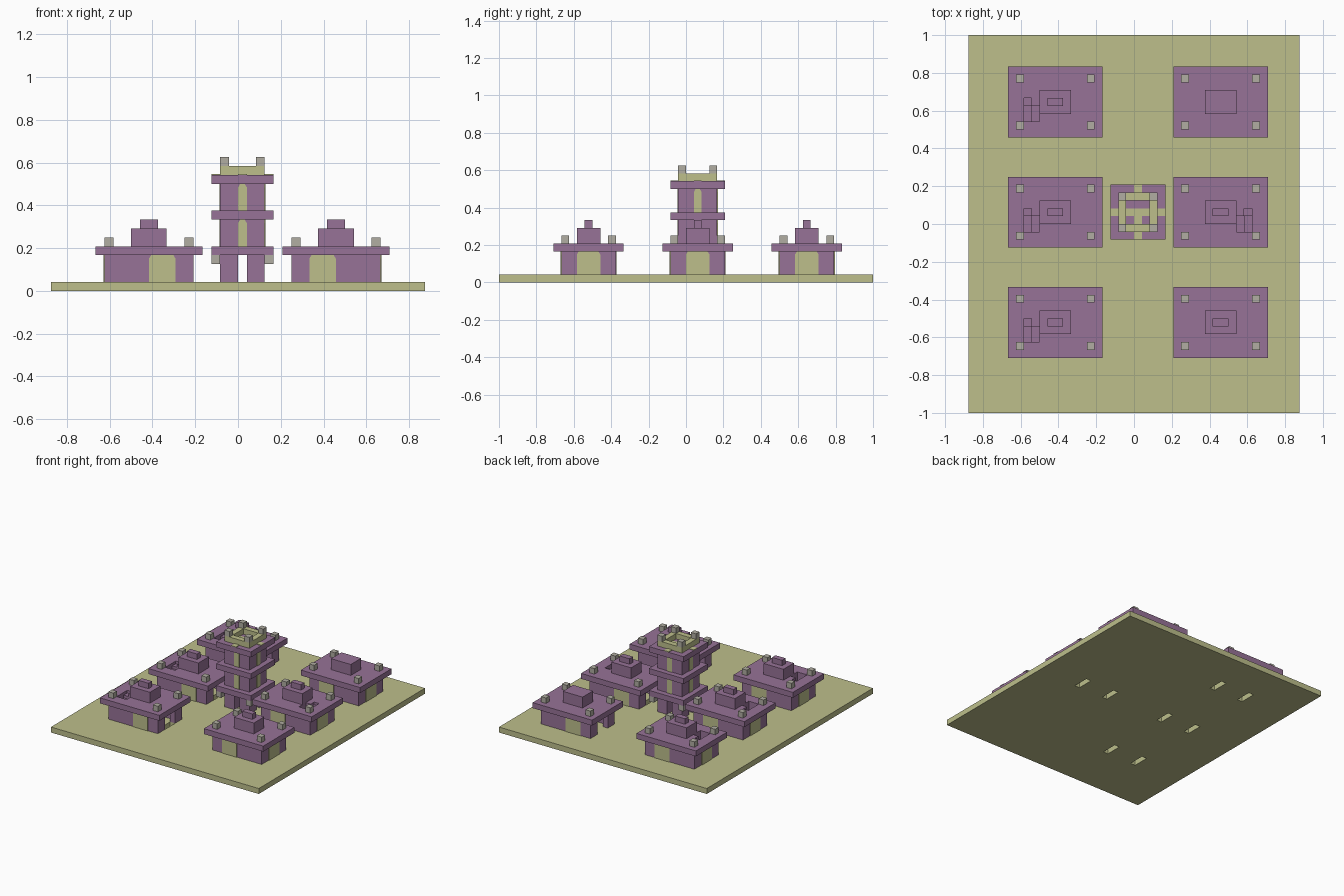
import bpy, bmesh
from mathutils import Matrix, Vector

U = 1 / 24  # one building block

cube = bpy.data.objects.get("Cube")
if cube:
    bpy.data.objects.remove(cube, do_unlink=True)


def material(name, rgb):
    m = bpy.data.materials.new(name)
    m.use_nodes = True
    m.diffuse_color = (*rgb, 1)
    m.node_tree.nodes["Principled BSDF"].inputs["Base Color"].default_value = (*rgb, 1)
    return m


sand = material("sand_yellow", (0.51, 0.52, 0.26))
purple = material("dusty_purple", (0.31, 0.17, 0.31))
grey = material("warm_grey", (0.44, 0.42, 0.36))


def finish(bm, name, mat, place):
    """Turn block units into an object, placed and scaled."""
    bm.transform(Matrix.Scale(U, 4) @ place)
    bmesh.ops.recalc_face_normals(bm, faces=bm.faces)
    mesh = bpy.data.meshes.new(name)
    bm.to_mesh(mesh)
    bm.free()
    mesh.materials.append(mat)
    obj = bpy.data.objects.new(name, mesh)
    bpy.context.scene.collection.objects.link(obj)
    return obj


def boxes(name, mat, spans, place=Matrix()):
    """One object made of boxes, each (x0, x1, y0, y1, z0, z1)."""
    bm = bmesh.new()
    for x0, x1, y0, y1, z0, z1 in spans:
        size = Matrix.Diagonal((x1 - x0, y1 - y0, z1 - z0, 1))
        mid = Matrix.Translation(((x0 + x1) / 2, (y0 + y1) / 2, (z0 + z1) / 2))
        bmesh.ops.create_cube(bm, size=1, matrix=mid @ size)
    return finish(bm, name, mat, place)


def cut(obj, spans, place=Matrix()):
    """Subtract boxes from an object and bake the result."""
    cutters = [boxes("cutter", obj.data.materials[0], [s], place) for s in spans]
    for c in cutters:
        mod = obj.modifiers.new("cut", 'BOOLEAN')
        mod.operation, mod.solver, mod.object = 'DIFFERENCE', 'EXACT', c
    graph = bpy.context.evaluated_depsgraph_get()
    baked = bpy.data.meshes.new_from_object(obj.evaluated_get(graph))
    obj.modifiers.clear()
    obj.data = baked
    for c in cutters:
        bpy.data.objects.remove(c, do_unlink=True)


def panel(name, origin, axis, half, height, place):
    """Thin panel with clipped top corners, facing along axis."""
    out = Vector(axis)
    side = Vector((-out.y, out.x, 0))
    outline = [(-half, 0), (half, 0), (half, height - 0.4), (half - 0.25, height),
               (0.25 - half, height), (-half, height - 0.4)]
    bm = bmesh.new()
    base = Vector(origin) - out * 0.05
    face = bm.faces.new([bm.verts.new(base + side * a + Vector((0, 0, b))) for a, b in outline])
    move = bmesh.ops.extrude_face_region(bm, geom=[face])["geom"]
    bmesh.ops.translate(bm, vec=out * 0.15, verts=[v for v in move if isinstance(v, bmesh.types.BMVert)])
    return finish(bm, name, sand, place)


def corners(a, b, c, d, z0, z1):
    """Four mirrored boxes at the corners of a rectangle."""
    return [(min(i * a, i * b), max(i * a, i * b), min(j * c, j * d), max(j * c, j * d), z0, z1)
            for i in (-1, 1) for j in (-1, 1)]


def ring(r, z0, z1):
    """Square wall ring, one block thick."""
    return [(-r, r, -r, 1 - r, z0, z1), (-r, r, r - 1, r, z0, z1),
            (-r, 1 - r, 1 - r, r - 1, z0, z1), (r - 1, r, 1 - r, r - 1, z0, z1)]


ground = boxes("ground_plate", sand, [(-21, 21, -24, 24, 0, 1)])


def hut(tag, x, y, side, flip, cap):
    place = Matrix.Translation((x, y, 0)) @ Matrix.Diagonal((side, 1, 1, 1))
    turned = place @ Matrix.Diagonal((1, flip, 1, 1))
    # walls, with an open doorway on the inner side and in the partition
    spans = [(-5, 5, -3.5, -2.5, 1, 4), (-5, 5, 2.5, 3.5, 1, 4), (-5, -4, -2.5, 2.5, 1, 4)]
    for x0 in (-2, 4):
        spans += [(x0, x0 + 1, -2.5, -1.5, 1, 4), (x0, x0 + 1, 1.5, 2.5, 1, 4)]
    boxes("hut_walls_" + tag, purple, spans, place)
    cut(ground, [(x0, x0 + 1, -1.5, 1.5, -1, 2) for x0 in (-2, 4)], place)
    # roof with stair hatch, and the stairs below it
    roof = boxes("hut_roof_" + tag, purple, [(-6, 6, -4.5, 4.5, 4, 5)], place)
    cut(roof, [(-4, -3, -2.5, 0.5, 3, 6), (-3.1, -2, -2.5, -0.5, 3, 6)], turned)
    boxes("hut_stairs_" + tag, purple,
          [(-3, -2, -2.5, -0.5, 1, 3), (-4, -3, -2.5, -0.5, 1, 4), (-4, -3, -0.5, 0.5, 1, 4.5)], turned)
    # raised tiers and roof posts
    tiers = [(-2, 2, -1.5, 1.5, 5, 7)]
    if cap:
        tiers.append((-1, 1, -0.5, 0.5, 7, 8))
    boxes("hut_tiers_" + tag, purple, tiers, place)
    boxes("hut_posts_" + tag, grey, corners(4, 5, 2.5, 3.5, 5, 6), place)
    # wall panels on the front, back and outer side
    panel("hut_front_panel_" + tag, (1.5, -3.5, 1), (0, -1, 0), 1.5, 3, place)
    panel("hut_back_panel_" + tag, (1.5, 3.5, 1), (0, 1, 0), 1.5, 3, place)
    panel("hut_side_panel_" + tag, (-5, 0, 1), (-1, 0, 0), 1.5, 3, place)


for row, y in (("front", -12.5), ("middle", 1.5), ("back", 15.5)):
    hut(row + "_right", -10, y, 1, 1, True)
    hut(row + "_left", 11, y, -1, 1 if row == "middle" else -1, row != "back")

# tower: legs, walls and balconies
spot = Matrix.Translation((0.5, 1.5, 0))
boxes("tower_legs", purple, corners(0.5, 2.5, 0.5, 2.5, 1, 4), spot)
boxes("tower_walls", purple, ring(2.5, 5, 8) + ring(2.5, 9, 12), spot)
boxes("tower_balconies", purple, [(-3.5, 3.5, -3.5, 3.5, z, z + 1) for z in (4, 8, 12)], spot)
boxes("tower_brackets", grey, corners(2.5, 3.5, 2.5, 3.5, 3, 4), spot)

# tower window strips and balcony inlays on all four sides
for name, dx, dy in (("front", 0, -1), ("back", 0, 1), ("right", -1, 0), ("left", 1, 0)):
    for level, z in (("lower", 5), ("upper", 9)):
        panel(f"tower_{level}_strip_{name}", (dx * 2.5, dy * 2.5, z), (dx, dy, 0), 0.5, 3, spot)
    boxes("balcony_inlay_" + name, sand,
          [(dx * 3 - 0.5, dx * 3 + 0.5, dy * 3 - 0.5, dy * 3 + 0.5, 12.95, 13.1)], spot)

# tower crown
boxes("tower_crown", sand, ring(2.5, 13, 14), spot)
boxes("tower_crown_posts", grey, corners(1.5, 2.5, 1.5, 2.5, 14, 15), spot)
boxes("tower_floor_inlay", sand, [(-1.5, 1.5, -0.5, 0.5, 12.95, 13.1), (-0.5, 0.5, -1.5, -0.5, 12.95, 13.1)], spot)
